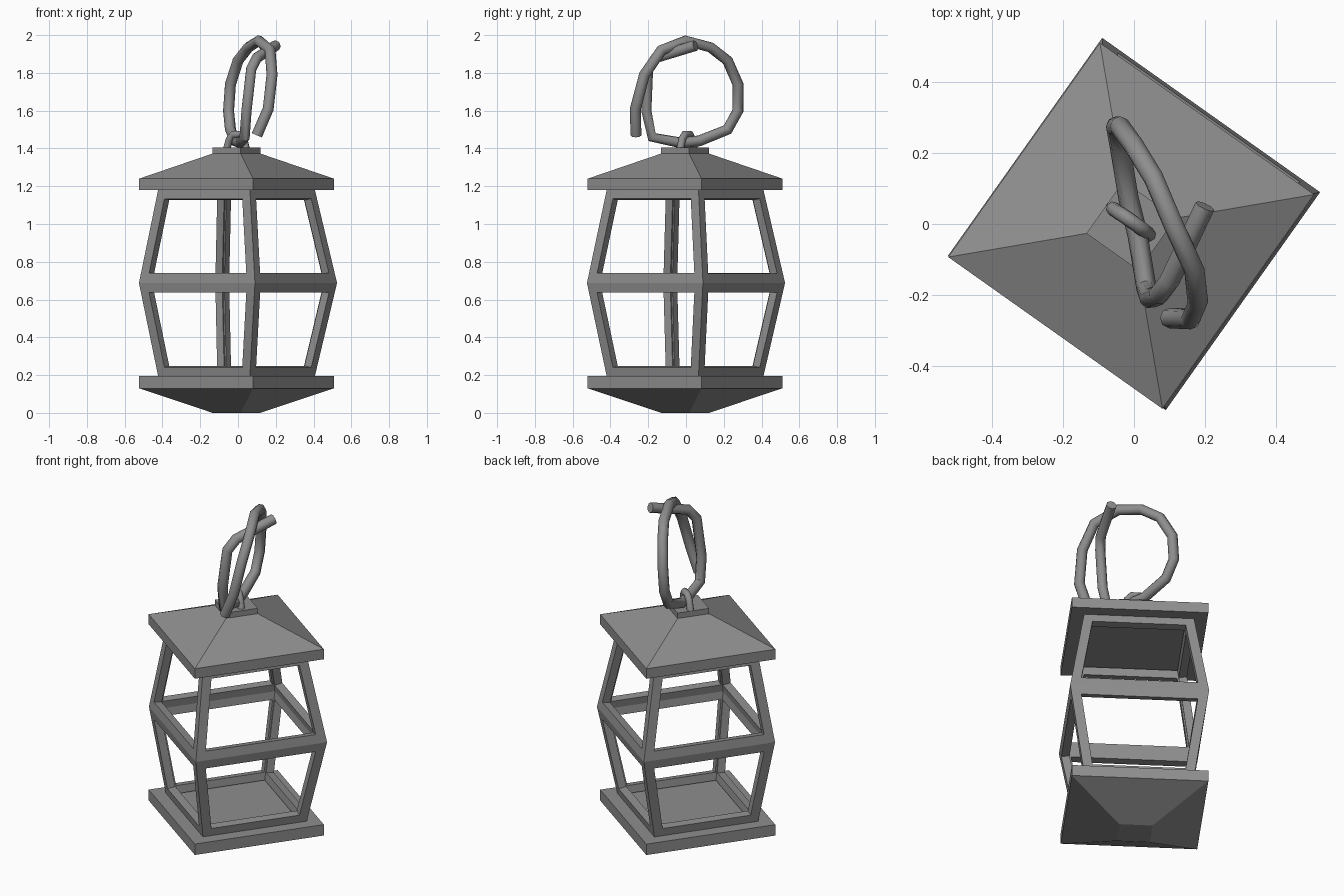
import bpy, bmesh, math

# Remove only the default cube
cube = bpy.data.objects.get("Cube")
if cube:
    bpy.data.objects.remove(cube, do_unlink=True)

# Single metal colour
GREY = (0.27, 0.27, 0.27, 1.0)
metal = bpy.data.materials.new("grey_metal")
metal.use_nodes = True
metal.diffuse_color = GREY
metal.node_tree.nodes["Principled BSDF"].inputs["Base Color"].default_value = GREY

TWIST = math.radians(9.7)      # rotation of the whole square body
CENTRE = (-0.008, -0.005)


def add_object(name, mesh):
    obj = bpy.data.objects.new(name, mesh)
    bpy.context.collection.objects.link(obj)
    mesh.materials.clear()
    mesh.materials.append(metal)
    return obj


def square_loft(name, rings, capped=True, window_border=0):
    """Stack square rings (corner radius, z, centre); optionally cut a window in each side."""
    bm = bmesh.new()
    loops = []
    for radius, z, (cx, cy) in rings:
        loops.append([bm.verts.new((cx + radius * math.cos(TWIST + k * math.pi / 2),
                                    cy + radius * math.sin(TWIST + k * math.pi / 2), z))
                      for k in range(4)])
    for low, high in zip(loops, loops[1:]):
        for k in range(4):
            n = (k + 1) % 4
            bm.faces.new((low[k], low[n], high[n], high[k]))
    if capped:
        bm.faces.new(loops[0][::-1])
        bm.faces.new(loops[-1])
    bm.normal_update()
    if window_border:
        panes = bm.faces[:]
        bmesh.ops.inset_individual(bm, faces=panes, thickness=window_border, use_even_offset=True)
        bmesh.ops.delete(bm, geom=panes, context='FACES')
    mesh = bpy.data.meshes.new(name)
    bm.to_mesh(mesh)
    bm.free()
    return add_object(name, mesh)


def tube(name, points, radius):
    """Round bar following straight segments, converted to a mesh."""
    curve = bpy.data.curves.new(name + "_path", 'CURVE')
    curve.dimensions = '3D'
    curve.bevel_depth = radius
    curve.bevel_resolution = 2
    curve.use_fill_caps = True
    spline = curve.splines.new('POLY')
    spline.points.add(len(points) - 1)
    for p, co in zip(spline.points, points):
        p.co = (*co, 1)
    helper = bpy.data.objects.new(name + "_path", curve)
    bpy.context.collection.objects.link(helper)
    deps = bpy.context.evaluated_depsgraph_get()
    mesh = bpy.data.meshes.new_from_object(helper.evaluated_get(deps))
    bpy.data.objects.remove(helper, do_unlink=True)
    obj = add_object(name, mesh)
    bpy.ops.object.select_all(action='DESELECT')
    obj.select_set(True)
    bpy.context.view_layer.objects.active = obj
    bpy.ops.object.shade_smooth_by_angle(angle=math.radians(50))
    return obj


# Tapered base, roof and the small cap on top
square_loft("base", [(0.128, 0.0, CENTRE), (0.523, 0.13, CENTRE), (0.523, 0.195, CENTRE)])
square_loft("roof", [(0.523, 1.18, CENTRE), (0.523, 1.24, CENTRE), (0.128, 1.373, CENTRE)])
square_loft("roof_cap", [(0.128, 1.373, CENTRE), (0.128, 1.405, CENTRE)])

# Open lantern frame, widest at the middle belt
frame = square_loft("frame", [(0.42, 0.19, CENTRE), (0.532, 0.688, (0, 0)), (0.42, 1.185, CENTRE)],
                    capped=False, window_border=0.052)
solid = frame.modifiers.new("bar_thickness", 'SOLIDIFY')
solid.thickness = 0.045
solid.offset = -1
solid.use_even_offset = True

# Staple holding the ring
tube("staple", [(-0.062, 0.045, 1.39), (-0.045, 0.033, 1.45), (-0.025, 0.02, 1.475),
                (0.012, -0.006, 1.475), (0.03, -0.02, 1.45), (0.045, -0.032, 1.39)], 0.02)

# Bent wire ring, open at both ends
tube("hanging_ring", [
    (0.10, -0.265, 1.47), (0.16, -0.268, 1.61), (0.18, -0.22, 1.79), (0.17, -0.13, 1.92),
    (0.11, 0.0, 1.97), (0.055, 0.13, 1.935), (0.0, 0.22, 1.865), (-0.04, 0.275, 1.74),
    (-0.05, 0.275, 1.60), (-0.04, 0.22, 1.50), (-0.015, 0.07, 1.44), (0.01, -0.03, 1.43),
    (0.035, -0.18, 1.46), (0.045, -0.21, 1.60), (0.07, -0.20, 1.82), (0.10, -0.16, 1.88),
    (0.20, 0.05, 1.945)], 0.029)
